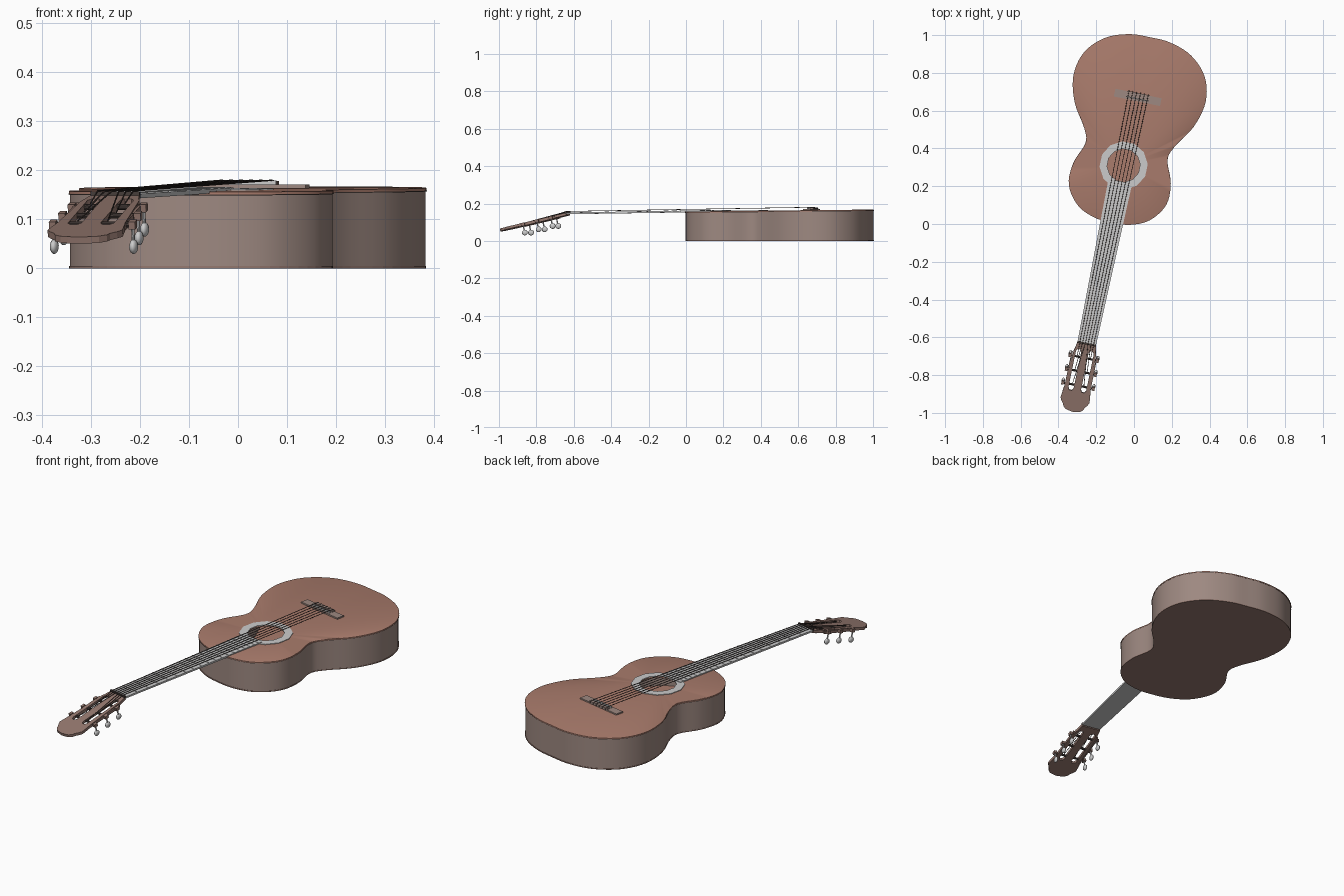
import bpy, math
from mathutils import Matrix, Vector

if "Cube" in bpy.data.objects:
    bpy.data.objects.remove(bpy.data.objects["Cube"])

# Everything is modelled along a local axis through the soundhole, then swung into place
FRAME = Matrix.Translation((-0.055, 0.31, 0)) @ Matrix.Rotation(math.radians(-11.7), 4, 'Z')


def material(name, rgb):
    m = bpy.data.materials.new(name)
    m.diffuse_color = (*rgb, 1)
    m.use_nodes = True
    m.node_tree.nodes["Principled BSDF"].inputs["Base Color"].default_value = m.diffuse_color
    return m


TOP = material("top_wood", (0.40, 0.20, 0.15))
SIDE = material("side_wood", (0.34, 0.25, 0.22))
HEAD = material("head_wood", (0.30, 0.19, 0.16))
DARK = material("dark_trim", (0.06, 0.045, 0.04))


def add_mesh(name, verts, faces, mat=None, smooth=False):
    me = bpy.data.meshes.new(name)
    me.from_pydata([tuple(v) for v in verts], [], faces)
    ob = bpy.data.objects.new(name, me)
    bpy.context.collection.objects.link(ob)
    ob.matrix_world = FRAME
    if mat:
        me.materials.append(mat)
    if smooth:
        bpy.ops.object.select_all(action='DESELECT')
        ob.select_set(True)
        bpy.context.view_layer.objects.active = ob
        bpy.ops.object.shade_smooth_by_angle(angle=math.radians(35))
    return ob


def place(ob, name, local, mat=None):
    ob.name = name
    ob.matrix_world = FRAME @ local
    if mat:
        ob.data.materials.append(mat)
    return ob


def box(name, loc, size, mat=None, tilt=0.0):
    bpy.ops.mesh.primitive_cube_add(size=1)
    m = Matrix.Translation(loc) @ Matrix.Rotation(tilt, 4, 'X') @ Matrix.Diagonal((*size, 1))
    return place(bpy.context.object, name, m, mat)


def rod(name, a, b, r, mat=None, sides=10):
    a, b = Vector(a), Vector(b)
    bpy.ops.mesh.primitive_cylinder_add(vertices=sides, radius=r, depth=(b - a).length)
    m = Matrix.Translation((a + b) / 2) @ (b - a).to_track_quat('Z', 'Y').to_matrix().to_4x4()
    return place(bpy.context.object, name, m, mat)


def loft(name, rings, mat, closed=False, smooth=True):
    """Skin a list of equal-length closed loops."""
    n = len(rings[0])
    verts = [p for r in rings for p in r]
    faces = []
    for k in range(len(rings) if closed else len(rings) - 1):
        a, b = k * n, (k + 1) % len(rings) * n
        faces += [(a + i, a + (i + 1) % n, b + (i + 1) % n, b + i) for i in range(n)]
    return add_mesh(name, verts, faces, mat, smooth)


# Body outline: half profile, mirrored and smoothed
HALF = [(0, .69), (.11, .684), (.23, .64), (.323, .545), (.355, .415), (.32, .275), (.242, .15),
        (.221, .075), (.262, -.04), (.262, -.156), (.195, -.252), (.1, -.297), (0, -.307)]
ctrl = HALF + [(-u, v) for u, v in HALF[-2:0:-1]]
outline = []
for i in range(len(ctrl)):
    p0, p1, p2, p3 = (Vector(ctrl[(i + k) % len(ctrl)]) for k in (-1, 0, 1, 2))
    for s in range(5):
        t = s / 5
        outline.append(0.5 * (2 * p1 + (p2 - p0) * t + (2 * p0 - 5 * p1 + 4 * p2 - p3) * t ** 2
                              + (3 * p1 - p0 - 3 * p2 + p3) * t ** 3))
outline.reverse()


def top_z(v):
    return 0.160 + 0.0105 * v


def body_ring(scale, dz=None, z=None):
    c = Vector((0, 0.2))
    pts = [c + (p - c) * scale for p in outline]
    return [(p.x, p.y, top_z(p.y) + dz if z is None else z) for p in pts]


def hole_ring(r, dz):
    return [(*(p.normalized() * r), top_z(p.normalized().y * r) + dz) for p in outline]


# Body: sides, back and soundboard with a soundhole
loft("sides", [body_ring(1, z=0.003), body_ring(1, dz=-0.003)], SIDE)
loft("soundboard", [body_ring(1.006, dz=-0.006), body_ring(1.006, dz=-0.001), body_ring(1, dz=0),
                    hole_ring(0.0875, 0), hole_ring(0.0875, -0.006)], TOP, closed=True)
back_low, back_high = body_ring(1.004, z=0), body_ring(1.004, z=0.005)
n = len(outline)
back = loft("back", [back_low, back_high], HEAD, smooth=False)
add_mesh("back_panel", back_low, [tuple(reversed(range(n)))], HEAD)
add_mesh("back_inner_panel", back_high, [tuple(range(n))], TOP)
loft("top_binding", [body_ring(1.007, dz=-0.008), body_ring(1.007, dz=-0.006)], DARK)

# Rosette: a twelve-sided grey band around the soundhole
rosette = []
for r, dz in ((.128, 0), (.128, .003), (.088, .003), (.088, 0)):
    ring = []
    for k in range(12):
        a = math.radians(30 * k + 15)
        v = r * math.sin(a)
        ring.append((r * math.cos(a), v, top_z(v) + dz))
    rosette.append(ring)
loft("rosette", rosette, None, closed=True, smooth=False)

# Fretboard: thin tapering plate
V0, V1 = -0.96, -0.085


def board_z(v):
    return 0.152 + 0.013 * (v - V0) / (V1 - V0)


def board_w(v):
    return 0.050 + 0.014 * (v - V0) / (V1 - V0)


loft("fretboard", [[(s * board_w(v), v, board_z(v) + d) for s, d in
                    ((-1, -.009), (1, -.009), (1, 0), (-1, 0))] for v in (V0, V1)], None, smooth=False)
for v, nm in ((V0, "fretboard_nut_end"), (V1, "fretboard_hole_end")):
    w, z = board_w(v), board_z(v)
    add_mesh(nm, [(-w, v, z - .009), (w, v, z - .009), (w, v, z), (-w, v, z)], [(0, 1, 2, 3)])
box("nut", (0, V0 - .004, 0.150), (0.102, 0.010, 0.014), DARK)

# Frets, spaced by the equal-tempered rule
SADDLE = 0.36
for k in range(1, 20):
    v = SADDLE - (SADDLE - V0) / 2 ** (k / 12)
    if v < V1:
        box("fret", (0, v, board_z(v)), (2 * board_w(v), 0.003, 0.003))


# Headstock: tilted slotted plate, rows of (v, slot inner, slot outer, edge)
def head_z(v):
    return 0.150 + 0.235 * (v + 0.965)


ROWS = [(-.963, .025, .043, .050), (-1.0, .027, .041, .056), (-1.012, .020, .048, .060),
        (-1.21, .020, .048, .071), (-1.222, .027, .041, .073), (-1.27, .027, .045, .078),
        (-1.285, .027, .045, .070), (-1.30, .025, .045, .058), (-1.312, .024, .040, .054)]
verts, faces = [], []
for v, a, b, e in ROWS:
    for k, u in enumerate((-e, -b, -a, 0, a, b, e)):
        drop = (0, .012, .016, .020, .016, .012, 0)[k] if v < -1.31 else 0
        verts.append((u, v - drop, head_z(v - drop)))
for r in range(len(ROWS) - 1):
    for c in range(6):
        if not (1 <= r <= 3 and c in (1, 4)):
            i = r * 7 + c
            faces.append((i, i + 7, i + 8, i + 1))
head = add_mesh("headstock", verts, faces, HEAD)
sol = head.modifiers.new("thickness", 'SOLIDIFY')
sol.thickness, sol.offset = 0.014, -1

# Tuners: side plate, post across the slot, hanging shaft and knob
TILT = math.atan(0.235)
DOWN = Vector((0, math.sin(TILT), -math.cos(TILT)))
POSTS = (-1.04, -1.115, -1.19)
for side, word in ((-1, "left"), (1, "right")):
    box(word + "_tuner_plate", (side * .067, -1.115, head_z(-1.115) - .010), (.006, .20, .014), HEAD, TILT)
    for v in POSTS:
        edge = 0.061 + (-1.012 - v) * 0.055
        base = Vector((side * (edge + .012), v, head_z(v) - .008))
        rod(word + "_tuner_post", (side * .012, v, head_z(v) - .007), base + Vector((side * .006, 0, 0)), .006, DARK)
        box(word + "_tuner_gear", base, (.014, .020, .016), HEAD, TILT)
        rod(word + "_tuner_shaft", base, base + DOWN * .036, .0035, None, 8)
        bpy.ops.mesh.primitive_uv_sphere_add(segments=12, ring_count=8, radius=1)
        m = (Matrix.Translation(base + DOWN * .046) @ Matrix.Rotation(TILT, 4, 'X')
             @ Matrix.Diagonal((.009, .016, .015, 1)))
        place(bpy.context.object, word + "_tuner_knob", m)
        bpy.ops.object.shade_smooth()

# Bridge: wing plate, tie block and saddle
BZ = top_z(0.37)
box("bridge_plate", (0, .368, BZ + .003), (.25, .042, .008), SIDE)
box("bridge_tie_block", (0, .382, BZ + .009), (.122, .018, .010), SIDE)
box("bridge_saddle", (0, SADDLE, BZ + .009), (.122, .006, .012))

# Strings: tuner post, nut, saddle, then tied over the bridge block
for k in range(6):
    s = (k - 2.5) / 2.5
    side = -1 if k < 3 else 1
    v = POSTS[k if k < 3 else 5 - k]
    path = [(side * (.030 + .006 * abs(s)), v, head_z(v)), (s * .037, V0 - .004, .158),
            (s * .052, SADDLE, BZ + .016), (s * .052, .375, BZ + .015),
            (s * .052, .392, BZ + .014), (s * .052, .394, BZ + .006)]
    cu = bpy.data.curves.new("string", 'CURVE')
    cu.dimensions = '3D'
    cu.bevel_depth, cu.bevel_resolution = 0.0016, 1
    sp = cu.splines.new('POLY')
    sp.points.add(len(path) - 1)
    for pt, co in zip(sp.points, path):
        pt.co = (*co, 1)
    cu.materials.append(DARK)
    ob = bpy.data.objects.new("string", cu)
    bpy.context.collection.objects.link(ob)
    ob.matrix_world = FRAME
